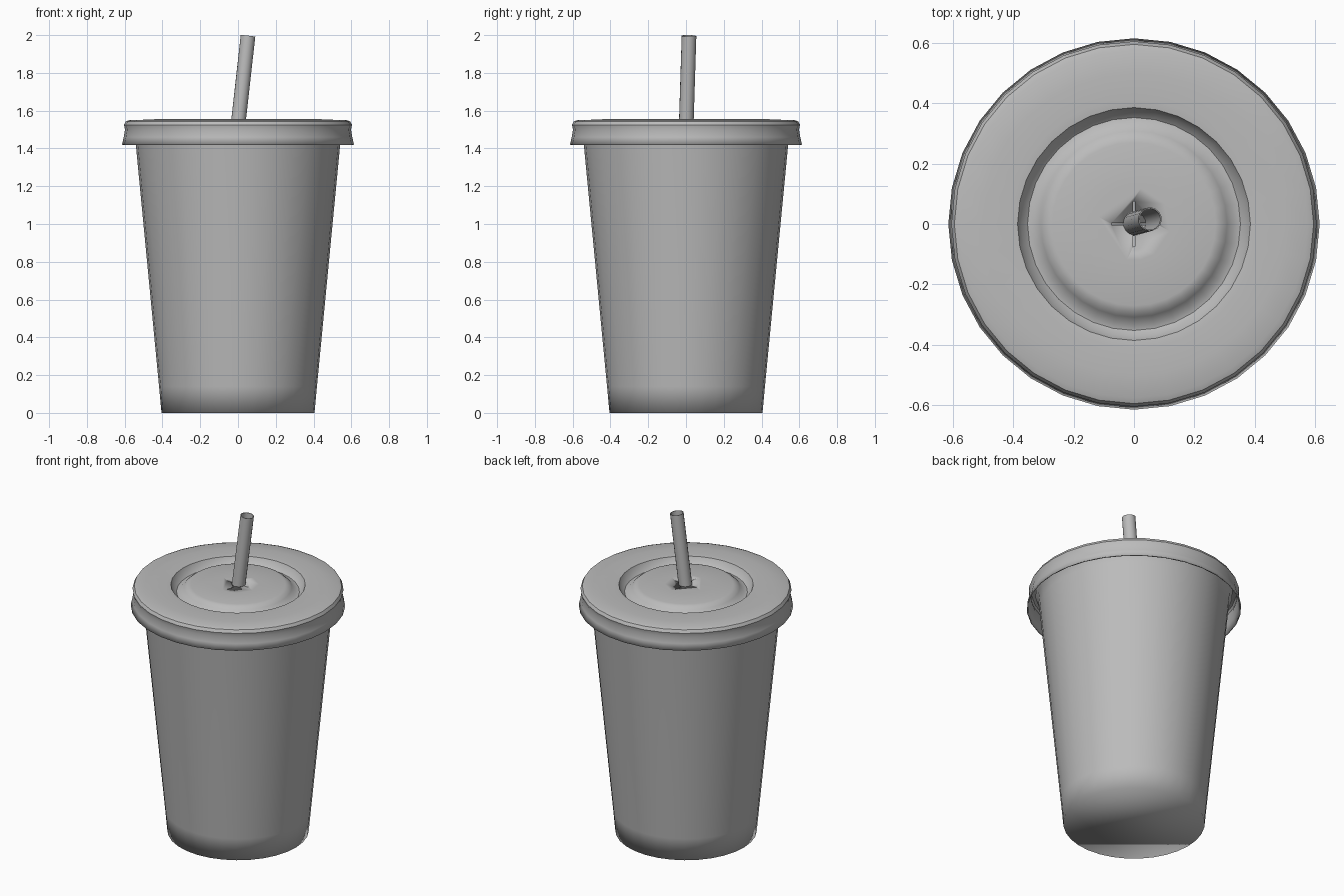
import bpy, bmesh, math
from mathutils import Vector

cube = bpy.data.objects.get("Cube")
if cube:
    bpy.data.objects.remove(cube, do_unlink=True)

SEGMENTS = 32
grey = bpy.data.materials.new("plain grey")
grey.use_nodes = True
colour = (0.5, 0.5, 0.5, 1)
grey.diffuse_color = colour
grey.node_tree.nodes["Principled BSDF"].inputs["Base Color"].default_value = colour


def finish(name, bm, angle=None):
    """Turn a bmesh into a shaded object; no angle means smooth everywhere."""
    bmesh.ops.recalc_face_normals(bm, faces=bm.faces)
    mesh = bpy.data.meshes.new(name)
    bm.to_mesh(mesh)
    bm.free()
    mesh.materials.append(grey)
    obj = bpy.data.objects.new(name, mesh)
    bpy.context.collection.objects.link(obj)
    bpy.ops.object.select_all(action='DESELECT')
    obj.select_set(True)
    bpy.context.view_layer.objects.active = obj
    if angle is None:
        bpy.ops.object.shade_smooth()
    else:
        bpy.ops.object.shade_smooth_by_angle(angle=math.radians(angle))
    return obj


def lathe(profile, sides=SEGMENTS, cap_start=False, cap_end=False, loop=False):
    """Sweep (radius, height) points around z."""
    bm = bmesh.new()
    rings = []
    for r, z in profile:
        turns = [math.tau * i / sides for i in range(sides)]
        rings.append([bm.verts.new((r * math.cos(a), r * math.sin(a), z)) for a in turns])
    pairs = list(zip(rings, rings[1:]))
    if loop:
        pairs.append((rings[-1], rings[0]))
    for low, high in pairs:
        for i in range(sides):
            j = (i + 1) % sides
            bm.faces.new((low[i], low[j], high[j], high[i]))
    if cap_start:
        bm.faces.new(rings[0])
    if cap_end:
        bm.faces.new(rings[-1])
    return bm


# Tapered cup with a rolled rim hidden under the lid, and an inner wall
cup_profile = [(0.405, 0), (0.418, 0.14), (0.541, 1.42), (0.55, 1.5), (0.565, 1.515),
               (0.56, 1.53), (0.54, 1.53), (0.53, 1.42), (0.405, 0.14), (0.395, 0.02)]
finish("cup", lathe(cup_profile, cap_start=True, cap_end=True))

# Lid: flared skirt, small bead, broad crown, round groove and raised centre
lid_profile = [(0.614, 1.42), (0.605, 1.46), (0.598, 1.50), (0.604, 1.525), (0.594, 1.543),
               (0.575, 1.55), (0.5, 1.552), (0.41, 1.556), (0.385, 1.553),
               (0.372, 1.525), (0.352, 1.508), (0.33, 1.512), (0.308, 1.535),
               (0.29, 1.55), (0.27, 1.555), (0.12, 1.556)]
lid = finish("lid", lathe(lid_profile, cap_end=True), 40)
shell = lid.modifiers.new("shell", 'SOLIDIFY')
shell.thickness = 0.008
shell.offset = -1

# Crossed slits for the straw
bm = bmesh.new()
for size in ((0.15, 0.005, 0.1), (0.005, 0.15, 0.1)):
    made = bmesh.ops.create_cube(bm, size=1)["verts"]
    bmesh.ops.scale(bm, vec=size, verts=made)
    bmesh.ops.translate(bm, vec=(0, 0, 1.55), verts=made)
slits = finish("slit_cutter", bm, 30)
slits.hide_render = True
slits.hide_viewport = True
cut = lid.modifiers.new("slits", 'BOOLEAN')
cut.operation = 'DIFFERENCE'
cut.solver = 'EXACT'
cut.use_self = True
cut.object = slits

# Hollow straw leaning through the lid, reaching down into the cup
top = Vector((0.053, 0.016, 1.996))
entry = Vector((0.003, 0.002, 1.55))
axis = (top - entry).normalized()
length = 1.9
straw = finish("straw", lathe([(0.039, 0), (0.039, length), (0.035, length), (0.035, 0)],
                              sides=16, loop=True), 40)
straw.rotation_euler = axis.to_track_quat('Z', 'Y').to_euler()
straw.location = top - axis * length
